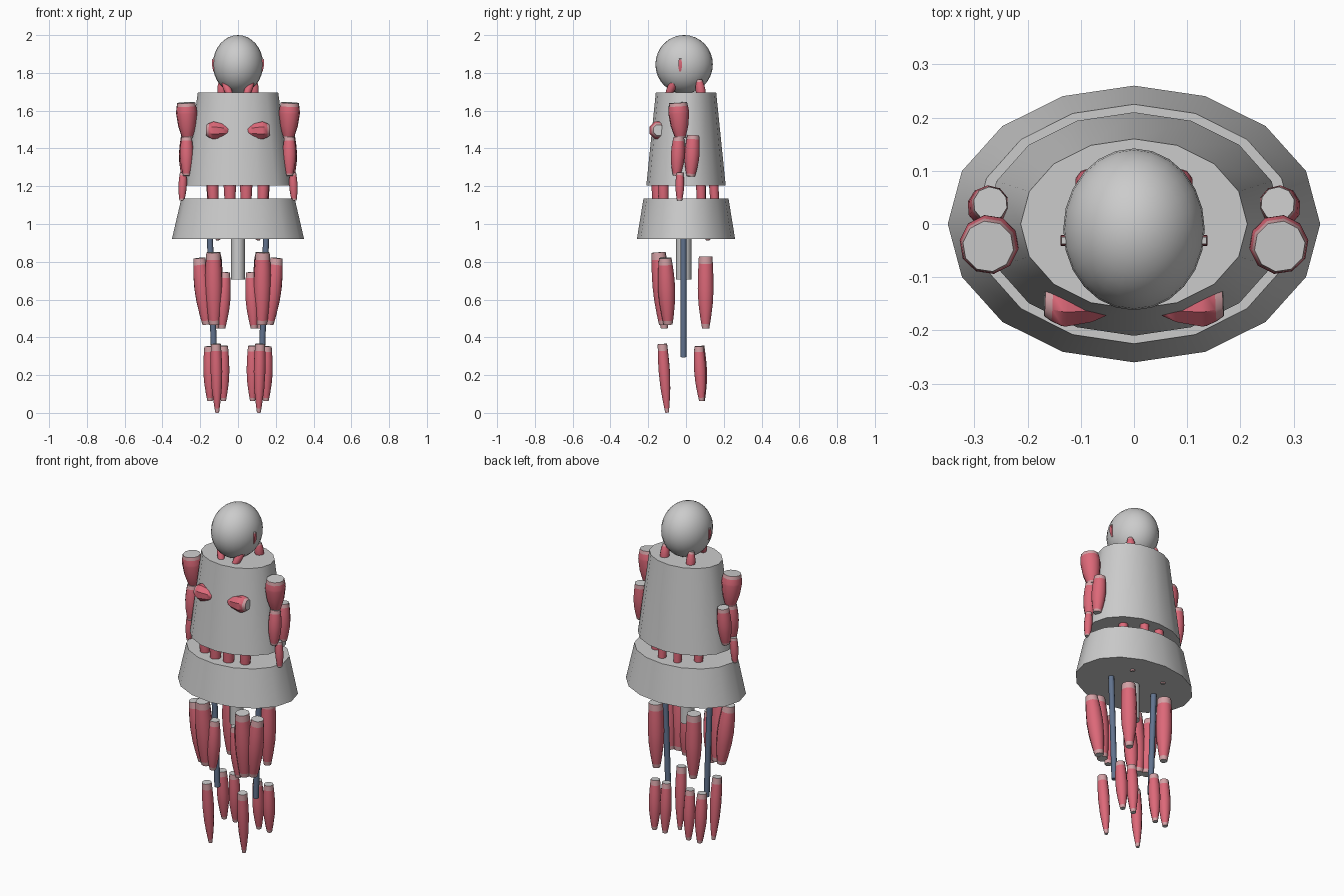
import bpy, bmesh, math
from mathutils import Vector

if "Cube" in bpy.data.objects:
    bpy.data.objects.remove(bpy.data.objects["Cube"])


def material(name, rgb):
    m = bpy.data.materials.new(name)
    m.diffuse_color = (*rgb, 1)
    m.use_nodes = True
    m.node_tree.nodes["Principled BSDF"].inputs["Base Color"].default_value = m.diffuse_color
    return m


RED = material("muscle_red", (0.72, 0.14, 0.19))
PALE = material("tendon_pink", (0.66, 0.36, 0.38))
GREY = material("tendon_grey", (0.7, 0.7, 0.7))
BONE = material("bone_blue", (0.12, 0.17, 0.27))


def finish(bm, name, mats=(), angle=40):
    bmesh.ops.recalc_face_normals(bm, faces=bm.faces)
    me = bpy.data.meshes.new(name)
    bm.to_mesh(me)
    bm.free()
    for m in mats:
        me.materials.append(m)
    me.polygons.foreach_set("use_smooth", [True] * len(me.polygons))
    me.set_sharp_from_angle(angle=math.radians(angle))
    ob = bpy.data.objects.new(name, me)
    bpy.context.collection.objects.link(ob)
    return ob


def loft(rings, mat_ids, name, mats=(), angle=40):
    """Skin a list of point rings and cap both ends."""
    bm = bmesh.new()
    vs = [[bm.verts.new(p) for p in ring] for ring in rings]
    n = len(vs[0])
    for k in range(len(vs) - 1):
        for i in range(n):
            j = (i + 1) % n
            f = bm.faces.new((vs[k][i], vs[k][j], vs[k + 1][j], vs[k + 1][i]))
            f.material_index = mat_ids[k]
    for ring in (vs[0], vs[-1]):
        bm.faces.new(ring).material_index = mat_ids[-1]
    return finish(bm, name, mats, angle)


def oval(rx, ry, z, n=16, cy=0):
    return [(rx * math.cos(2 * math.pi * i / n), cy + ry * math.sin(2 * math.pi * i / n), z)
            for i in range(n)]


def ring_about(c, q, r, n):
    return [c + q @ Vector((r * math.cos(2 * math.pi * (i + .5) / n),
                            r * math.sin(2 * math.pi * (i + .5) / n), 0)) for i in range(n)]


def muscle(name, top, bottom, r_top, r_mid, r_bot, sides=10, peak=0.45):
    """Spindle with a swollen red belly and pale ends, on both sides of the body."""
    for s, side in ((1, "left"), (-1, "right")):
        a = Vector((s * top[0], top[1], top[2]))
        b = Vector((s * bottom[0], bottom[1], bottom[2]))
        q = (b - a).to_track_quat('Z', 'Y')
        rings = []
        for t in (0, .1, .25, peak, .65, .85, .94, 1):
            if t <= peak:
                r = r_top + (r_mid - r_top) * math.sin(t / peak * math.pi / 2)
            else:
                r = r_bot + (r_mid - r_bot) * math.cos((t - peak) / (1 - peak) * math.pi / 2)
            rings.append(ring_about(a.lerp(b, t), q, r, sides))
        loft(rings, [1, 0, 0, 0, 0, 0, 1, 2], f"{name}_{side}", (RED, PALE, GREY))


# Body masses
loft([oval(.28, .21, 1.205), oval(.213, .16, 1.695)], [0, 0], "chest", angle=30)
loft([oval(.35, .26, .92), oval(.30, .225, 1.135)], [0, 0], "pelvis", angle=30)
loft([oval(.037, .04, .705, 12, -.012), oval(.037, .04, .98, 12, -.012)], [0, 0], "tail_column")

# Head
bm = bmesh.new()
bmesh.ops.create_uvsphere(bm, u_segments=24, v_segments=16, radius=1)
for v in bm.verts:
    v.co = Vector((v.co.x * .133, v.co.y * .152 - .01, v.co.z * .155 + 1.845))
finish(bm, "head")

# Leg bones
for s, side in ((1, "left"), (-1, "right")):
    a, b = Vector((s * .15, -.013, .96)), Vector((s * .126, -.013, .295))
    q = (b - a).to_track_quat('Z', 'Y')
    loft([ring_about(a, q, .016, 10), ring_about(b, q, .016, 10)], [0, 0], f"leg_bone_{side}", (BONE,))

# Head and neck muscles
muscle("jaw_muscle", (.13, -.031, 1.875), (.125, -.031, 1.805), .009, .014, .006, 4)
muscle("front_neck_muscle", (.08, -.05, 1.78), (.035, -.105, 1.66), .012, .022, .012)
muscle("back_neck_muscle", (.085, .07, 1.765), (.085, .085, 1.64), .014, .026, .02)

# Trunk muscles
muscle("chest_muscle", (.168, -.145, 1.497), (.03, -.15, 1.492), .03, .05, .012, 8, .3)
muscle("belly_muscle", (.043, -.145, 1.58), (.043, -.15, .99), .018, .037, .02)
muscle("side_belly_muscle", (.14, -.125, 1.36), (.125, -.115, .98), .02, .03, .015)
muscle("flank_muscle", (.145, .075, 1.36), (.135, .085, .98), .018, .026, .015)
muscle("lower_back_muscle", (.05, .13, 1.5), (.05, .16, .98), .015, .026, .015)
muscle("seat_muscle", (.125, .125, 1.08), (.105, .115, .914), .03, .045, .01)

# Arm muscles
muscle("shoulder_muscle", (.274, -.042, 1.642), (.268, -.03, 1.455), .048, .056, .027, peak=.3)
muscle("front_arm_muscle", (.272, -.038, 1.46), (.272, -.05, 1.255), .028, .037, .019)
muscle("back_arm_muscle", (.27, .038, 1.47), (.278, .025, 1.252), .032, .04, .022)
muscle("forearm_muscle", (.29, -.032, 1.272), (.297, -.034, 1.125), .018, .023, .014)

# Thigh muscles
muscle("front_thigh_muscle", (.13, -.145, .85), (.125, -.115, .467), .038, .047, .028)
muscle("outer_thigh_muscle", (.205, -.11, .82), (.165, -.095, .468), .033, .046, .024)
muscle("inner_thigh_muscle", (.068, -.12, .745), (.085, -.115, .447), .026, .038, .018)
muscle("back_thigh_muscle", (.125, .104, .828), (.12, .104, .447), .038, .044, .02)

# Lower leg muscles
muscle("shin_muscle", (.117, -.125, .365), (.11, -.1, .001), .026, .031, .01, peak=.4)
muscle("outer_calf_muscle", (.153, .068, .352), (.148, .083, .063), .025, .033, .014)
muscle("inner_calf_muscle", (.077, .072, .355), (.077, .086, .063), .025, .033, .014)
